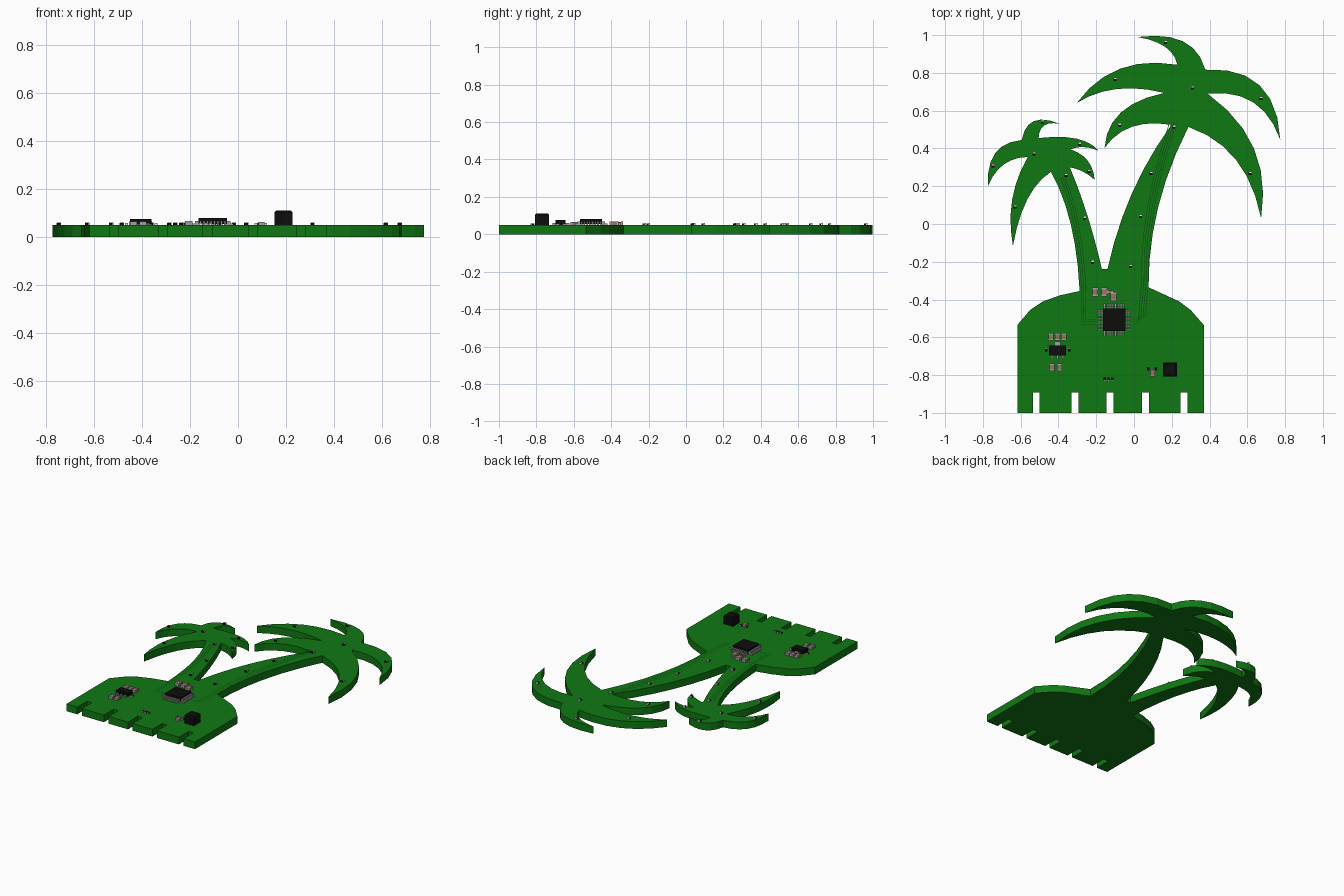
import bpy, bmesh, math
from mathutils import Vector

if "Cube" in bpy.data.objects:
    bpy.data.objects.remove(bpy.data.objects["Cube"])

TOP = 0.05


def material(name, c):
    m = bpy.data.materials.new(name)
    m.diffuse_color = (*c, 1)
    m.use_nodes = True
    m.node_tree.nodes["Principled BSDF"].inputs["Base Color"].default_value = m.diffuse_color
    return m


GREEN = material("board green", (0.005, 0.19, 0.007))
DARK = material("trace dark green", (0.003, 0.07, 0.004))
BLACK = material("chip black", (0.004, 0.004, 0.004))
GREY = material("solder grey", (0.36, 0.36, 0.36))
TAN = material("capacitor tan", (0.33, 0.17, 0.13))
WHITE = material("light white", (0.75, 0.75, 0.70))


def finish(name, bm, mat):
    bmesh.ops.recalc_face_normals(bm, faces=bm.faces)
    me = bpy.data.meshes.new(name)
    bm.to_mesh(me)
    bm.free()
    ob = bpy.data.objects.new(name, me)
    bpy.context.collection.objects.link(ob)
    me.materials.append(mat)
    return ob


def boxes(name, items, mat):
    """items: (x, y, width, depth, z0, z1)"""
    bm = bmesh.new()
    for x, y, w, d, z0, z1 in items:
        vs = bmesh.ops.create_cube(bm, size=1)["verts"]
        for v in vs:
            v.co = Vector((x + v.co.x * w, y + v.co.y * d, (z0 + z1) / 2 + v.co.z * (z1 - z0)))
    return finish(name, bm, mat)


def arc(a, m, b, n=6):
    """Points after a on a parabola through a, m and b."""
    a, m, b = Vector(a), Vector(m), Vector(b)
    c = 2 * m - (a + b) / 2
    return [(1 - t) ** 2 * a + 2 * t * (1 - t) * c + t * t * b for t in (i / n for i in range(1, n + 1))]


# Board outline: base with slots, then trunks and fronds as arcs (middle, end)
outline = [Vector((-0.618, -1))]
for x in (-0.517, -0.312, -0.127, 0.061, 0.264):
    for dx, y in ((-0.018, -1), (-0.018, -0.892), (0.018, -0.892), (0.018, -1)):
        outline.append(Vector((x + dx, y)))
outline += [Vector(p) for p in ((0.37, -1), (0.37, -0.535), (0.30, -0.455), (0.24, -0.41), (0.077, -0.335))]
big_palm = [
    (0.128, 0.09, 0.288, 0.514),
    (0.54, 0.34, 0.673, 0.03), (0.635, 0.40, 0.39, 0.69),
    (0.63, 0.645, 0.775, 0.445), (0.665, 0.735, 0.377, 0.817),
    (0.26, 0.967, 0.018, 0.99), (0.165, 0.938, 0.23, 0.843),
    (-0.075, 0.822, -0.303, 0.641), (-0.09, 0.715, 0.16, 0.694),
    (-0.07, 0.59, -0.156, 0.403), (-0.01, 0.515, 0.198, 0.525),
    (-0.01, 0.165, -0.14, -0.238)]
small_palm = [
    (-0.248, 0.05, -0.34, 0.30),
    (-0.27, 0.277, -0.208, 0.233), (-0.245, 0.335, -0.335, 0.395),
    (-0.265, 0.407, -0.187, 0.387), (-0.305, 0.452, -0.505, 0.455),
    (-0.475, 0.522, -0.393, 0.53), (-0.53, 0.545, -0.594, 0.445),
    (-0.735, 0.375, -0.773, 0.20), (-0.69, 0.315, -0.562, 0.355),
    (-0.645, 0.13, -0.641, -0.117), (-0.565, 0.13, -0.44, 0.276),
    (-0.335, 0.0, -0.288, -0.355)]
for mx, my, ex, ey in big_palm:
    outline += arc(outline[-1], (mx, my), (ex, ey))
outline.append(Vector((-0.17, -0.238)))
for mx, my, ex, ey in small_palm:
    outline += arc(outline[-1], (mx, my), (ex, ey))
outline += [Vector(p) for p in ((-0.39, -0.377), (-0.483, -0.41), (-0.55, -0.455), (-0.618, -0.535))]

bm = bmesh.new()
face = bm.faces.new([bm.verts.new((p.x, p.y, 0)) for p in outline])
ext = bmesh.ops.extrude_face_region(bm, geom=[face])["geom"]
for v in ext:
    if isinstance(v, bmesh.types.BMVert):
        v.co.z = TOP
finish("palm_board", bm, GREEN)


# Copper traces: thin flat strips
def strips(name, paths, w=0.003):
    bm = bmesh.new()
    for pts in paths:
        for a, b in zip(pts, pts[1:]):
            n = Vector((a.y - b.y, b.x - a.x)).normalized() * w / 2
            bm.faces.new([bm.verts.new((p.x, p.y, TOP + 0.0015)) for p in (a - n, b - n, b + n, a + n)])
    for f in bm.faces:
        f.normal_update()
        if f.normal.z < 0:
            f.normal_flip()
    me = bpy.data.meshes.new(name)
    bm.to_mesh(me)
    bm.free()
    ob = bpy.data.objects.new(name, me)
    bpy.context.collection.objects.link(ob)
    me.materials.append(DARK)


paths = []
for k in range(4):
    o = k * 0.012
    s = Vector((0.077 - o, -0.30))
    paths.append([Vector((0.02, -0.49 - o)), Vector((0.06 - o, -0.49)), s]
                 + arc(s, (0.108 - o, 0.09), (0.225 - o, 0.54)))
for k in range(3):
    o = k * 0.012
    s = Vector((-0.278 + o, -0.33))
    paths.append([Vector((-0.20, -0.53 + o)), Vector((-0.28 + o, -0.53 + o)), s]
                 + arc(s, (-0.318 + o, 0.0), (-0.39 + o, 0.25)))
strips("copper_traces", paths)

# Main chip with pins on four sides
cx, cy = -0.105, -0.507
boxes("main_chip", [(cx, cy, 0.118, 0.118, TOP + 0.004, 0.081)], BLACK)
pins = []
for i in range(8):
    o = (i - 3.5) * 0.0145
    for s in (-1, 1):
        pins += [(cx + o, cy + s * 0.066, 0.009, 0.016, TOP, 0.068),
                 (cx + o, cy + s * 0.080, 0.009, 0.014, TOP, 0.058),
                 (cx + s * 0.066, cy + o, 0.016, 0.009, TOP, 0.068),
                 (cx + s * 0.080, cy + o, 0.014, 0.009, TOP, 0.058)]
boxes("main_chip_pins", pins, GREY)

# Regulator chip with one tab and three legs
boxes("regulator_chip", [(-0.405, -0.67, 0.088, 0.053, TOP + 0.003, 0.076)], BLACK)
boxes("regulator_pins", [(-0.405, -0.633, 0.03, 0.022, TOP, 0.06)]
      + [(-0.405 + i * 0.03, -0.705, 0.01, 0.018, TOP, 0.06) for i in (-1, 0, 1)], GREY)

# Tall square sensor block with chamfered upper edges
sensor = boxes("sensor_block", [(0.19, -0.77, 0.074, 0.074, TOP, 0.111)], BLACK)
bm = bmesh.new()
bm.from_mesh(sensor.data)
edges = [e for e in bm.edges if all(v.co.z > 0.1 for v in e.verts)]
bmesh.ops.bevel(bm, geom=edges, offset=0.007, segments=1, affect='EDGES')
bm.to_mesh(sensor.data)
bm.free()

# Capacitors: (x, y, upright, half length)
bodies, ends = [], []
for x, y, up, h in [(-0.44, -0.597, 1, .016), (-0.405, -0.597, 1, .016), (-0.372, -0.597, 1, .016),
                    (-0.435, -0.758, 1, .016), (-0.395, -0.758, 1, .016),
                    (-0.205, -0.36, 1, .018), (-0.158, -0.36, 1, .018),
                    (-0.108, -0.385, 1, .019), (-0.125, -0.36, 0, .014), (0.098, -0.79, 1, .014)]:
    w, e = h * 1.7, h * 0.5
    z = TOP + h
    if up:
        bodies.append((x, y, w, 2 * (h - e / 2), TOP, z - 0.001))
        ends += [(x, y + s * h, w + 0.002, e, TOP, z) for s in (-1, 1)]
    else:
        bodies.append((x, y, 2 * (h - e / 2), w * 0.7, TOP, z - 0.001))
        ends += [(x + s * h, y, e, w * 0.7 + 0.002, TOP, z) for s in (-1, 1)]
boxes("capacitor_bodies", bodies, TAN)
boxes("capacitor_ends", ends, GREY)

# Small lights along the trunks and fronds, plus resistors: black body, pale ends
lights = [(0.166, 0.96), (-0.10, 0.765), (0.672, 0.664), (0.309, 0.72), (-0.077, 0.522), (0.213, 0.512),
          (0.09, 0.267), (0.615, 0.267), (0.034, 0.04), (-0.018, -0.225), (-0.485, 0.54), (-0.53, 0.37),
          (-0.747, 0.307), (-0.288, 0.422), (-0.361, 0.257), (-0.237, 0.278), (-0.63, 0.09),
          (-0.262, 0.03), (-0.22, -0.203)]
boxes("light_bodies", [(x, y, 0.016, 0.014, TOP, 0.059) for x, y in lights], BLACK)
boxes("light_lenses", [(x + 0.002, y + 0.007, 0.017, 0.009, TOP, 0.0605) for x, y in lights], WHITE)
res = [(-0.155, -0.82), (-0.135, -0.82), (-0.115, -0.82), (0.075, -0.768), (0.115, -0.768),
       (-0.465, -0.668), (-0.342, -0.668)]
boxes("resistor_bodies", [(x, y, 0.013, 0.014, TOP, 0.059) for x, y in res], BLACK)
boxes("resistor_ends", [(x, y + s * 0.008, 0.013, 0.005, TOP, 0.059) for x, y in res for s in (-1, 1)], WHITE)
